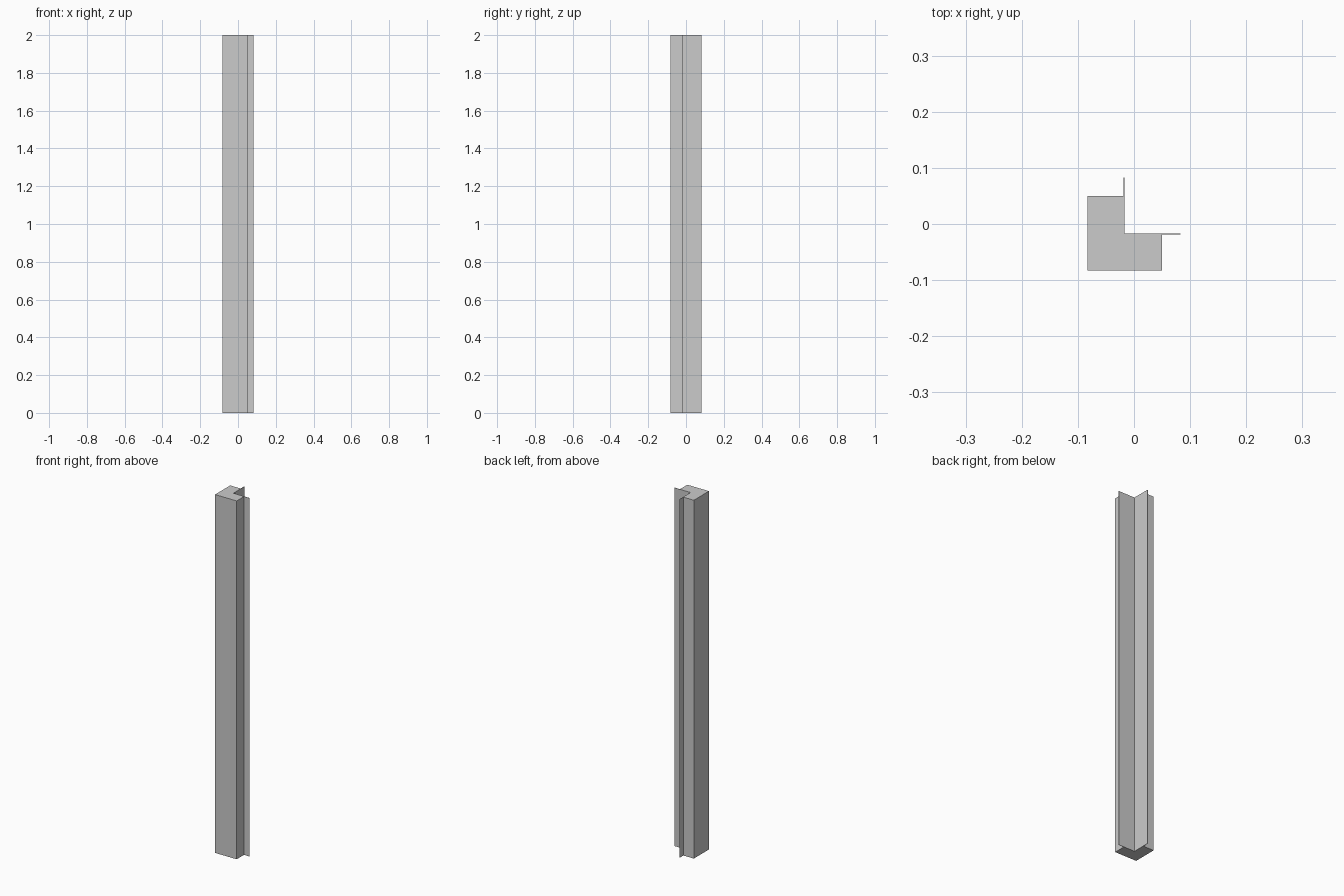
import bpy
import bmesh

if "Cube" in bpy.data.objects:
    bpy.data.objects.remove(bpy.data.objects["Cube"])

HEIGHT = 2.0
OUT = 0.0833     # outer extent of the whole section
IN = -0.0167     # inner corner faces
ARM = 0.05       # end of the thick arms
T = 0.002        # thickness of the thin flanges

# Half of the section: right arm with its flange, outer corner to inner corner
half = [(ARM, -OUT), (ARM, IN - T), (OUT, IN - T), (OUT, IN)]
# The other half is mirrored across the diagonal
mirrored = [(y, x) for x, y in reversed(half)]
profile = [(-OUT, -OUT)] + half + [(IN, IN)] + mirrored

# Extrude the section into the corner post
bm = bmesh.new()
base = bm.faces.new([bm.verts.new((x, y, 0)) for x, y in profile])
top = bmesh.ops.extrude_face_region(bm, geom=[base], use_keep_orig=True)
verts = [g for g in top["geom"] if isinstance(g, bmesh.types.BMVert)]
bmesh.ops.translate(bm, verts=verts, vec=(0, 0, HEIGHT))
bmesh.ops.recalc_face_normals(bm, faces=bm.faces)

mesh = bpy.data.meshes.new("corner_post")
bm.to_mesh(mesh)
bm.free()
post = bpy.data.objects.new("corner_post", mesh)
bpy.context.collection.objects.link(post)
